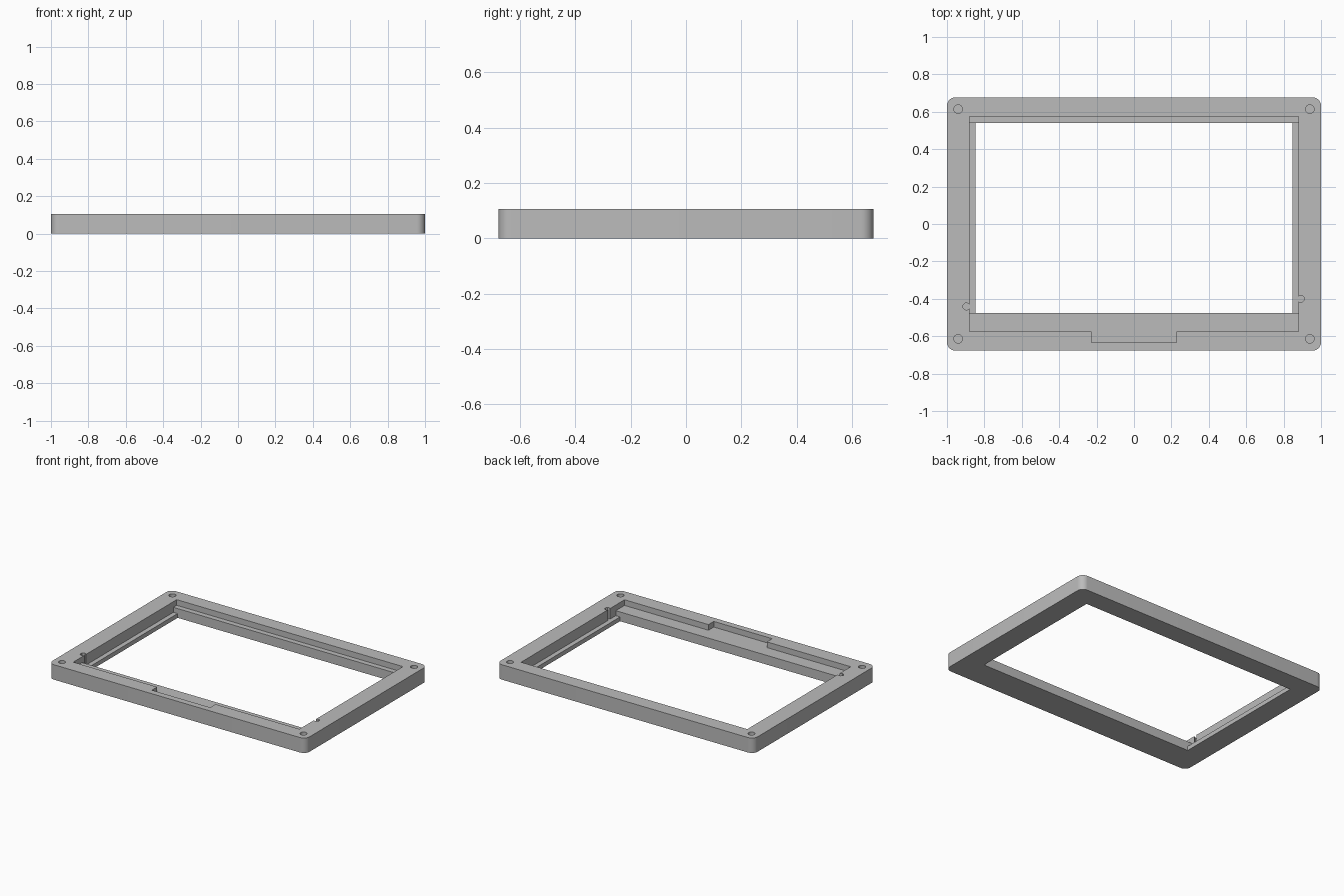
import bpy
from math import cos, sin, pi, radians

cube = bpy.data.objects.get("Cube")
if cube:
    bpy.data.objects.remove(cube, do_unlink=True)

HEIGHT = 0.105
LONG_LEDGE = 0.065   # ledge height along the front and back
SIDE_LEDGE = 0.03    # ledge height along the short sides
HALF_Y = 0.677

grey = bpy.data.materials.new("plain grey")
grey.use_nodes = True
colour = (0.5, 0.5, 0.5, 1)
grey.diffuse_color = colour
grey.node_tree.nodes["Principled BSDF"].inputs["Base Color"].default_value = colour


def prism(name, outline, z0, z1):
    """Extrude a counter-clockwise outline between two heights."""
    n = len(outline)
    verts = [(x, y, z) for z in (z0, z1) for x, y in outline]
    faces = [tuple(reversed(range(n))), tuple(range(n, 2 * n))]
    faces += [(i, (i + 1) % n, n + (i + 1) % n, n + i) for i in range(n)]
    mesh = bpy.data.meshes.new(name)
    mesh.from_pydata(verts, [], faces)
    mesh.materials.append(grey)
    obj = bpy.data.objects.new(name, mesh)
    bpy.context.collection.objects.link(obj)
    return obj


def rect(x0, x1, y0, y1):
    return [(x0, y0), (x1, y0), (x1, y1), (x0, y1)]


def circle(cx, cy, r, n):
    return [(cx + r * cos(2 * pi * i / n), cy + r * sin(2 * pi * i / n))
            for i in range(n)]


def rounded_rect(hx, hy, r, steps=8):
    points = []
    for k, (sx, sy) in enumerate([(1, 1), (-1, 1), (-1, -1), (1, -1)]):
        for i in range(steps + 1):
            a = (k + i / steps) * pi / 2
            points.append((sx * (hx - r) + r * cos(a), sy * (hy - r) + r * sin(a)))
    return points


frame = prism("bezel_frame", rounded_rect(1, HALF_Y, 0.045), 0, HEIGHT)
bpy.context.view_layer.objects.active = frame
frame.select_set(True)


def cut(name, outline, floor):
    """Sink an outline into the frame from the top down to a floor height."""
    tool = prism(name, outline, floor, HEIGHT + 0.05)
    tool.hide_render = True
    mod = frame.modifiers.new(name, 'BOOLEAN')
    mod.operation = 'DIFFERENCE'
    mod.solver = 'EXACT'
    mod.object = tool
    bpy.ops.object.modifier_apply(modifier=name)
    bpy.data.objects.remove(tool, do_unlink=True)


# Stepped recess, cable notch and window opening
cut("recess", rect(-0.88, 0.88, -0.574, 0.576), LONG_LEDGE)
cut("cable_notch", rect(-0.227, 0.227, -0.633, -0.55), LONG_LEDGE)
cut("side_recess", rect(-0.88, 0.88, -0.477, 0.539), SIDE_LEDGE)
cut("window", rect(-0.847, 0.847, -0.477, 0.539), -0.05)

# Small round reliefs in the side walls
cut("left_relief", circle(-0.896, -0.441, 0.019, 12), SIDE_LEDGE)
cut("right_relief", circle(0.892, -0.4, 0.018, 12), SIDE_LEDGE)

# Blind screw holes in the corners
for sx in (-1, 1):
    for sy in (-1, 1):
        cut("screw_hole", circle(sx * 0.94, sy * 0.614, 0.023, 24), 0.03)

bpy.ops.object.shade_smooth_by_angle(angle=radians(30))
